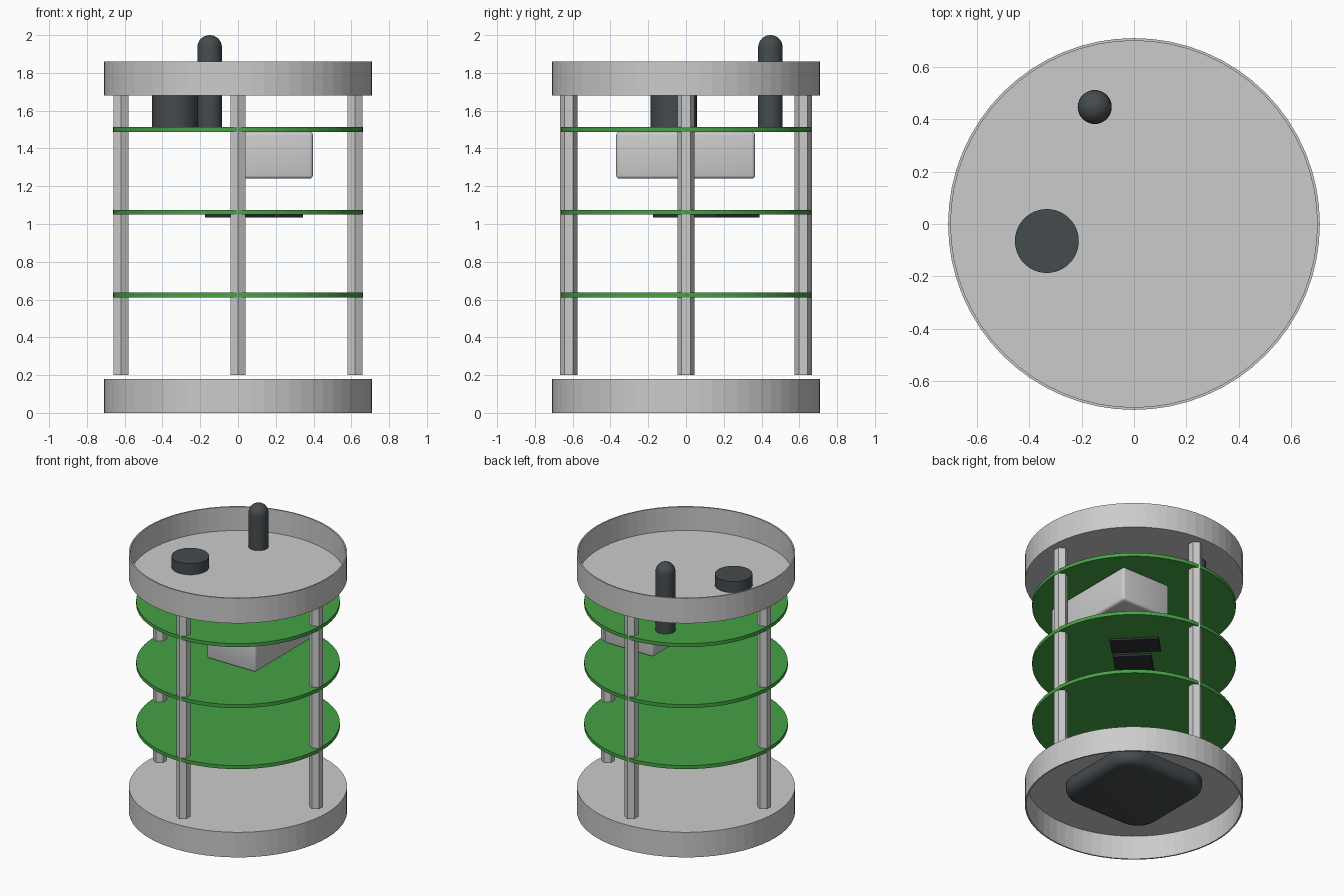
import bpy, bmesh, math
from mathutils import Matrix

if "Cube" in bpy.data.objects:
    bpy.data.objects.remove(bpy.data.objects["Cube"])


def material(name, rgb):
    m = bpy.data.materials.new(name)
    m.diffuse_color = (*rgb, 1)
    m.use_nodes = True
    m.node_tree.nodes["Principled BSDF"].inputs["Base Color"].default_value = m.diffuse_color
    return m


GREEN = material("board_green", (0.06, 0.36, 0.06))
DARK = material("dark_plastic", (0.06, 0.07, 0.075))
BLACK = material("chip_black", (0.03, 0.03, 0.035))
WHITE = material("light_plastic", (0.75, 0.75, 0.75))


def finish(name, bm, mat=None, smooth=False):
    bmesh.ops.recalc_face_normals(bm, faces=bm.faces)
    me = bpy.data.meshes.new(name)
    bm.to_mesh(me)
    bm.free()
    ob = bpy.data.objects.new(name, me)
    bpy.context.collection.objects.link(ob)
    if mat:
        me.materials.append(mat)
    if smooth:
        bpy.context.view_layer.objects.active = ob
        ob.select_set(True)
        bpy.ops.object.shade_smooth_by_angle(angle=math.radians(35))
        ob.select_set(False)
    return ob


def lathe(name, profile, seg, at=(0, 0), mat=None, turn=0, smooth=False):
    """Revolve (radius, z) points; both profile ends lie on the axis."""
    bm = bmesh.new()
    vs = [bm.verts.new((r, 0, z)) for r, z in profile]
    es = [bm.edges.new(p) for p in zip(vs, vs[1:])]
    bmesh.ops.spin(bm, geom=vs + es, cent=(0, 0, 0), axis=(0, 0, 1),
                   angle=2 * math.pi, steps=seg, use_merge=True)
    bmesh.ops.remove_doubles(bm, verts=bm.verts, dist=1e-5)
    bm.transform(Matrix.Translation((*at, 0)) @ Matrix.Rotation(turn, 4, 'Z'))
    return finish(name, bm, mat, smooth)


def cylinder(name, r, z0, z1, seg, **kw):
    return lathe(name, [(0, z0), (r, z0), (r, z1), (0, z1)], seg, **kw)


def box(name, size, centre, mat, turn=0, bevel=0):
    bm = bmesh.new()
    bmesh.ops.create_cube(bm, size=1, matrix=Matrix.Translation(centre)
                          @ Matrix.Rotation(turn, 4, 'Z') @ Matrix.Diagonal((*size, 1)))
    if bevel:
        bmesh.ops.bevel(bm, geom=bm.edges[:], offset=bevel, segments=3,
                        profile=0.5, affect='EDGES')
    return finish(name, bm, mat, bevel > 0)


# End caps: thin shallow cups, one facing down and one facing up
R, T = 0.71, 0.01
lathe("bottom_cap", [(0, 0.18), (R, 0.18), (R, 0), (R - T, 0), (R - T, 0.17), (0, 0.17)], 64)
lathe("top_cap", [(0, 1.68), (R, 1.68), (R, 1.86), (R - T, 1.86), (R - T, 1.69), (0, 1.69)], 64)

# Circuit boards
for name, z in (("lower", 0.612), ("middle", 1.05), ("upper", 1.488)):
    cylinder(name + "_board", 0.663, z, z + 0.025, 64, mat=GREEN)

# Hexagonal standoff rods
for name, at in (("right", (0.62, 0)), ("left", (-0.62, 0)),
                 ("back", (0, 0.62)), ("front", (0, -0.62))):
    cylinder(name + "_rod", 0.046, 0.2, 1.68, 6, at=at, turn=math.pi / 6)

# Round-tipped antenna
r = 0.065
tip = [(r * math.cos(i * math.pi / 16), 2 - r + r * math.sin(i * math.pi / 16)) for i in range(8)]
lathe("antenna", [(0, 1.512), (r, 1.512)] + tip + [(0, 2)], 32,
      at=(-0.15, 0.447), mat=DARK, smooth=True)

# Buzzer through the top cap
cylinder("buzzer", 0.122, 1.512, 1.77, 48, at=(-0.333, -0.065), mat=DARK, smooth=True)

# Battery block under the upper board
box("battery_block", (0.39, 0.735, 0.248), (0.202, -0.002, 1.364), WHITE, bevel=0.018)

# Chips under the middle board, set diagonally
box("large_chip", (0.165, 0.32, 0.016), (0.172, 0.217, 1.043), BLACK, turn=math.pi / 4)
box("small_chip", (0.27, 0.25, 0.016), (0.008, 0.008, 1.043), BLACK, turn=math.pi / 4)

# Receiver puck: rounded square, softened toward its lower face
bm = bmesh.new()
bmesh.ops.create_cube(bm, size=1, matrix=Matrix.Translation((0, 0, 0.125))
                      @ Matrix.Diagonal((0.72, 0.72, 0.1, 1)))
upright = [e for e in bm.edges if abs(e.verts[0].co.z - e.verts[1].co.z) > 0.05]
bmesh.ops.bevel(bm, geom=upright, offset=0.16, segments=8, profile=0.5, affect='EDGES')
rim = [e for e in bm.edges if all(v.co.z < 0.08 for v in e.verts)]
bmesh.ops.bevel(bm, geom=rim, offset=0.06, segments=5, profile=0.5, affect='EDGES')
finish("receiver_puck", bm, DARK, smooth=True)
